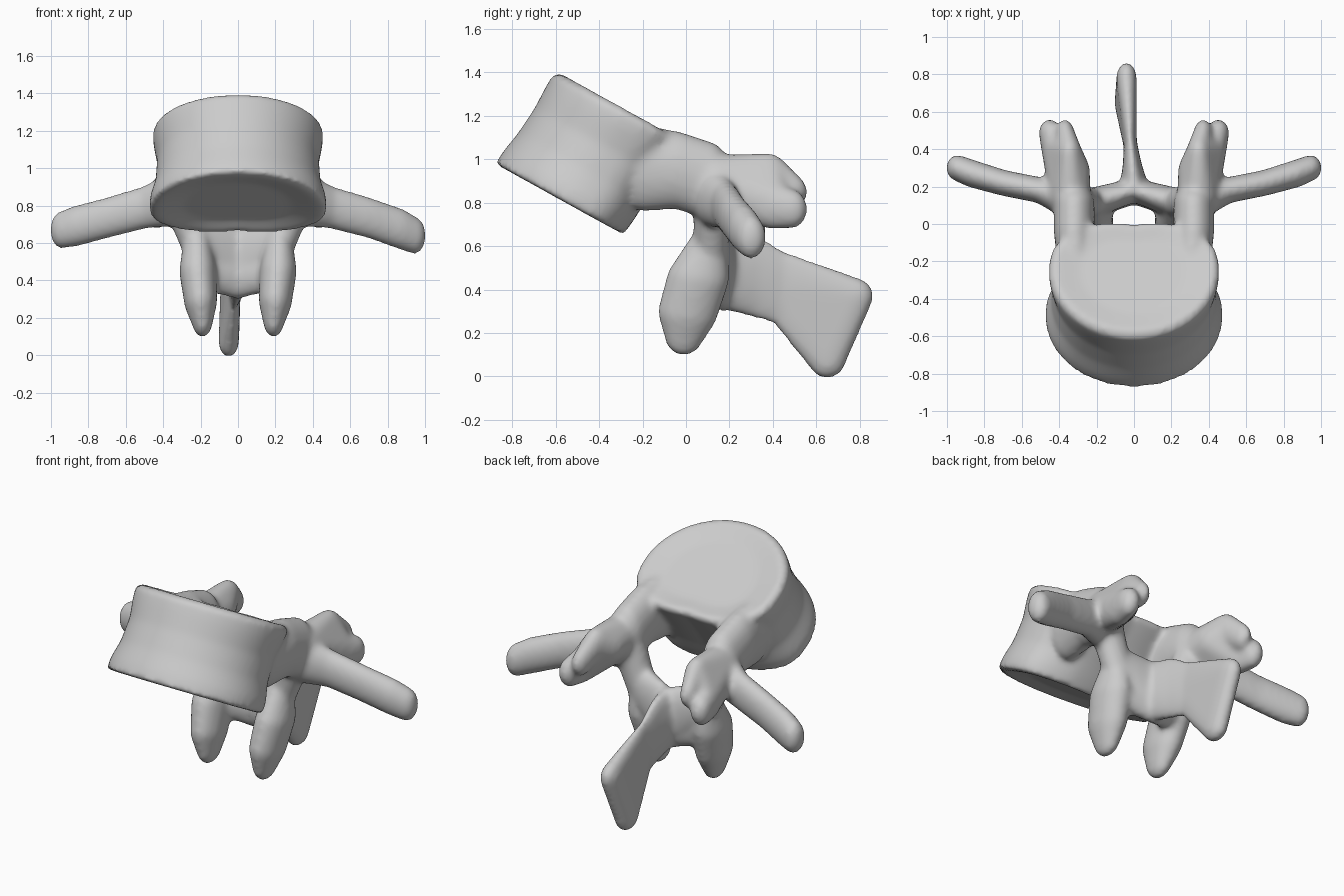
import bpy
import bmesh
from math import cos, sin, pi
from mathutils import Matrix, Vector

cube = bpy.data.objects.get("Cube")
if cube:
    bpy.data.objects.remove(cube)

bone = bpy.data.materials.new("bone grey")
bone.use_nodes = True
COLOUR = (0.6, 0.6, 0.6, 1)
bone.diffuse_color = COLOUR
bone.node_tree.nodes["Principled BSDF"].inputs["Base Color"].default_value = COLOUR
parts = []


def finish(name, bm):
    bmesh.ops.recalc_face_normals(bm, faces=bm.faces)
    mesh = bpy.data.meshes.new(name)
    bm.to_mesh(mesh)
    bm.free()
    mesh.materials.append(bone)
    obj = bpy.data.objects.new(name, mesh)
    bpy.context.collection.objects.link(obj)
    parts.append(obj)


def hull(name, blobs):
    """Skin stretched around ellipsoids given as (centre, radii)."""
    bm = bmesh.new()
    for centre, radii in blobs:
        place = Matrix.Translation(centre) @ Matrix.Diagonal((*radii, 1))
        bmesh.ops.create_icosphere(bm, subdivisions=3, radius=1, matrix=place)
    result = bmesh.ops.convex_hull(bm, input=bm.verts)
    spare = [g for g in result["geom_interior"] if isinstance(g, bmesh.types.BMVert)]
    bmesh.ops.delete(bm, geom=spare, context="VERTS")
    # keep only the outer skin
    skin = {g for g in result["geom"] if isinstance(g, bmesh.types.BMFace) and g.is_valid}
    bmesh.ops.delete(bm, geom=[f for f in bm.faces if f not in skin], context="FACES")
    finish(name, bm)


def limb(name, blobs):
    for a, b in zip(blobs, blobs[1:]):
        hull(name, [a, b])


def both_sides(build, name, blobs):
    for side, label in ((1, "left_"), (-1, "right_")):
        build(label + name, [((side * c[0], c[1], c[2]), r) for c, r in blobs])


# Body: kidney outline lofted along a tilted axis, with a waist and dished ends
axis = Vector((0, 0.53, 0.85))
back = Vector((0, 0.875, -0.485))
centre = Vector((0, -0.43, 1.02))
SIDES = 64
bm = bmesh.new()
rings = []
for offset, size in ((-0.225, 0.6), (-0.255, 0.9), (-0.25, 1), (-0.18, 0.99), (-0.08, 0.93),
                     (0.06, 0.91), (0.17, 0.95), (0.235, 0.96), (0.26, 0.9), (0.235, 0.6)):
    ring = []
    for i in range(SIDES):
        a = 2 * pi * i / SIDES
        c, s = cos(a), sin(a)
        # full, slightly dented back; rounder, longer front
        if s > 0:
            v = (0.3 + 0.1 * offset) * s ** 0.7 - 0.03 * max(0, 1 - abs(c) * 2)
        else:
            v = 0.42 * s
        depth = 0.5 + 0.5 * size if size > 0.9 else size
        ring.append(bm.verts.new(centre + axis * offset + back * (v * depth + 0.06)
                                 + Vector((0.475 * size * c, 0, 0))))
    rings.append(ring)
for low, high in zip(rings, rings[1:]):
    for i in range(SIDES):
        j = (i + 1) % SIDES
        bm.faces.new((low[i], low[j], high[j], high[i]))
bm.faces.new(rings[0])
bm.faces.new(rings[-1])
finish("body", bm)

# Pedicles joining the body to the arch
both_sides(limb, "pedicle", [
    ((0.31, -0.2, 0.96), (0.1, 0.1, 0.2)),
    ((0.32, -0.04, 0.95), (0.11, 0.1, 0.18)),
    ((0.32, 0.11, 0.9), (0.11, 0.1, 0.18))])

# Laminae sloping down to the middle, closed by a broad plate
both_sides(limb, "lamina", [
    ((0.31, 0.12, 0.85), (0.1, 0.09, 0.13)),
    ((0.22, 0.115, 0.6), (0.08, 0.08, 0.13)),
    ((0, 0.18, 0.49), (0.05, 0.065, 0.19))])
both_sides(hull, "lamina_plate", [
    ((0.2, 0.11, 0.45), (0.06, 0.07, 0.1)),
    ((0, 0.165, 0.42), (0.05, 0.06, 0.12))])

# Lower joint processes
both_sides(limb, "lower_joint", [
    ((0.22, 0.11, 0.62), (0.07, 0.08, 0.1)),
    ((0.215, 0.055, 0.45), (0.1, 0.145, 0.11)),
    ((0.2, 0.01, 0.3), (0.09, 0.14, 0.12)),
    ((0.19, -0.01, 0.185), (0.055, 0.09, 0.09))])

# Upper joint processes: broad lump with a raised facet and an outer knob
FACET = ((0.345, 0.38, 0.935), (0.065, 0.09, 0.095))
KNOB = ((0.43, 0.4, 0.785), (0.065, 0.09, 0.11))
both_sides(hull, "upper_joint", [
    ((0.34, 0.14, 0.89), (0.11, 0.1, 0.13)),
    ((0.31, 0.28, 0.89), (0.075, 0.1, 0.1)), FACET, KNOB])
both_sides(hull, "facet_tip", [FACET, ((0.37, 0.49, 0.85), (0.05, 0.07, 0.08))])
both_sides(hull, "knob_tip", [KNOB, ((0.45, 0.49, 0.77), (0.06, 0.07, 0.09))])

# Transverse processes; the left one droops further
for side, label, droop in ((1, "left", 0), (-1, "right", 0.03)):
    limb(label + "_transverse_process", [
        ((side * 0.36, 0.12, 0.83), (0.08, 0.09, 0.14)),
        ((side * 0.5, 0.18, 0.79), (0.06, 0.07, 0.115)),
        ((side * 0.7, 0.22, 0.735), (0.06, 0.07, 0.11)),
        ((side * 0.87, 0.27, 0.675 + droop / 2), (0.06, 0.075, 0.11)),
        ((side * 0.945, 0.3, 0.64 + droop), (0.06, 0.07, 0.1))])

# Spinous process: thin blade with a thick end
WAIST = ((-0.02, 0.43, 0.41), (0.035, 0.08, 0.175))
limb("spine_root", [((0, 0.2, 0.49), (0.075, 0.07, 0.19)),
                    ((-0.01, 0.31, 0.465), (0.05, 0.08, 0.195)), WAIST])
hull("spine_blade", [WAIST, ((-0.04, 0.78, 0.37), (0.055, 0.085, 0.085)),
                     ((-0.05, 0.65, 0.07), (0.055, 0.085, 0.08))])

# Fuse everything into one smooth bone
bpy.ops.object.select_all(action="DESELECT")
for obj in parts:
    obj.select_set(True)
vertebra = parts[0]
bpy.context.view_layer.objects.active = vertebra
bpy.ops.object.join()
vertebra.name = "vertebra"
remesh = vertebra.modifiers.new("fuse", "REMESH")
remesh.mode = "VOXEL"
remesh.voxel_size = 0.015
soften = vertebra.modifiers.new("soften", "SMOOTH")
soften.factor = 0.5
soften.iterations = 14
for name in ("fuse", "soften"):
    bpy.ops.object.modifier_apply(modifier=name)
bpy.ops.object.shade_smooth()
